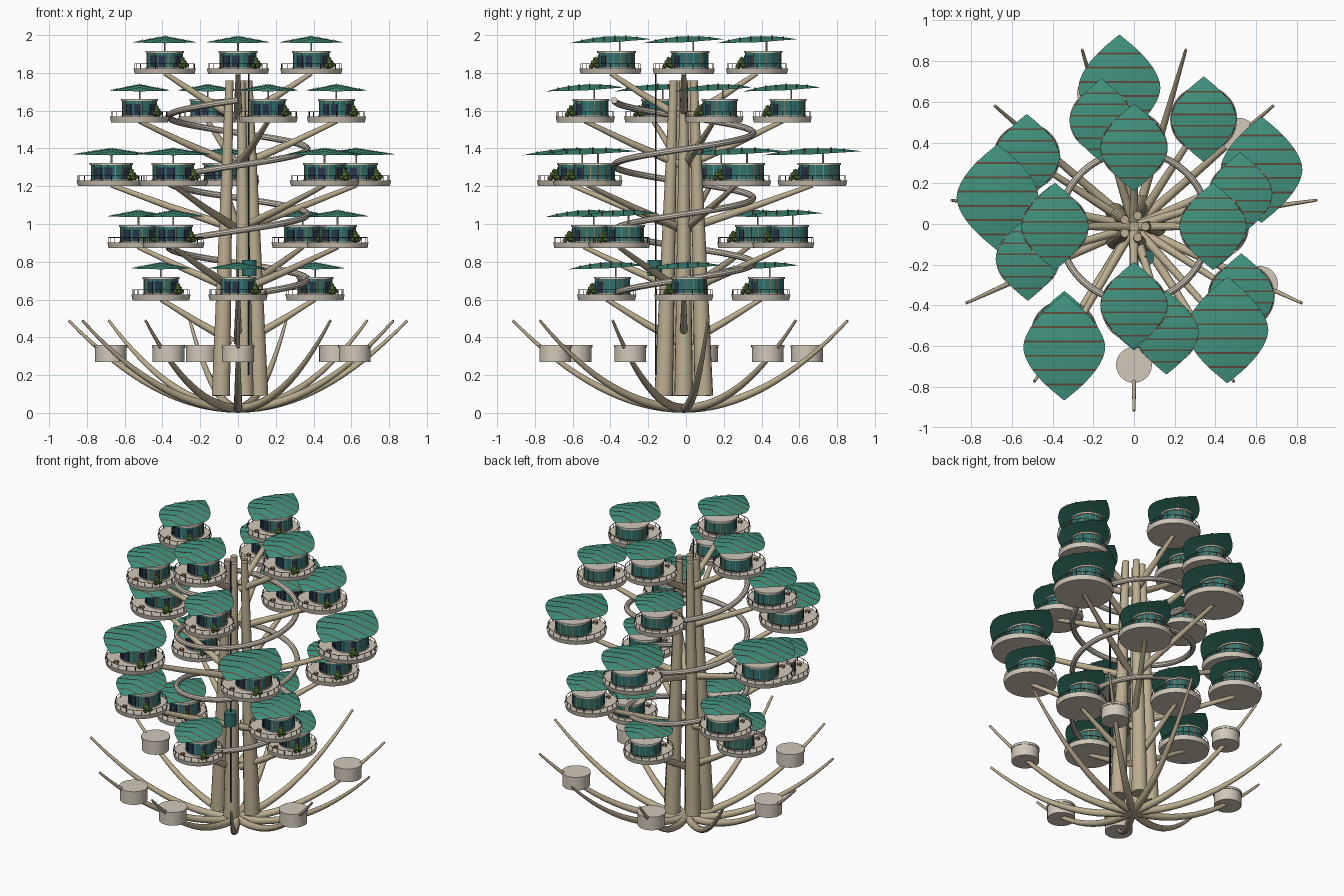
import bpy, bmesh
from math import sin, cos, radians, pi
from mathutils import Matrix, Vector

if "Cube" in bpy.data.objects:
    bpy.data.objects.remove(bpy.data.objects["Cube"])

YC = -0.012  # tree axis in y


def mat(name, rgb):
    m = bpy.data.materials.new(name)
    m.diffuse_color = (*rgb, 1)
    m.use_nodes = True
    m.node_tree.nodes["Principled BSDF"].inputs["Base Color"].default_value = m.diffuse_color
    return m


WOOD = mat("wood", (.50, .42, .28))
STONE = mat("stone", (.64, .58, .48))
ROOF = mat("roof_green", (.055, .30, .22))
RIB = mat("rib_brown", (.12, .07, .045))
GLASS = mat("glass", (.03, .16, .15))
NAVY = mat("navy", (.02, .035, .07))
COPPER = mat("copper", (.42, .25, .13))
LEAF = mat("foliage", (.12, .24, .05))


# ---------- helpers ----------
def finish(bm, name, material):
    bmesh.ops.recalc_face_normals(bm, faces=bm.faces[:])
    for f in bm.faces:
        f.smooth = True
    for e in bm.edges:
        e.smooth = e.calc_face_angle(0) < .6
    me = bpy.data.meshes.new(name)
    bm.to_mesh(me)
    bm.free()
    me.materials.append(material)
    return me


def place(name, me, loc=(0, 0, 0), scale=(1, 1, 1)):
    ob = bpy.data.objects.new(name, me)
    ob.location, ob.scale = loc, scale
    bpy.context.collection.objects.link(ob)
    return ob


def cyl(bm, x, y, z0, z1, r, n=32, r0=None):
    bmesh.ops.create_cone(bm, cap_ends=True, segments=n, radius1=r if r0 is None else r0, radius2=r,
                          depth=z1 - z0, matrix=Matrix.Translation((x, y, (z0 + z1) / 2)))


def box(bm, loc, size, ang=0):
    bmesh.ops.create_cube(bm, size=1, matrix=Matrix.Translation(loc) @ Matrix.Rotation(ang, 4, 'Z')
                          @ Matrix.Diagonal((*size, 1)))


def ring(bm, R, z, r, n=40, k=5):
    loops = [[bm.verts.new(((R + r * cos(2 * pi * j / k)) * cos(2 * pi * i / n),
                            (R + r * cos(2 * pi * j / k)) * sin(2 * pi * i / n),
                            z + r * sin(2 * pi * j / k))) for j in range(k)] for i in range(n)]
    for i in range(n):
        for j in range(k):
            a, b = loops[i], loops[(i + 1) % n]
            bm.faces.new((a[j], b[j], b[(j + 1) % k], a[(j + 1) % k]))


def tube(name, pts, radii, material, n=14):
    # sweep a round section along a path
    bm = bmesh.new()
    P = [Vector(p) for p in pts]
    loops = []
    for i, p in enumerate(P):
        t = (P[min(i + 1, len(P) - 1)] - P[max(i - 1, 0)]).normalized()
        up = Vector((0, 0, 1)) if abs(t.z) < .97 else Vector((1, 0, 0))
        s = t.cross(up).normalized()
        u = s.cross(t)
        loops.append([bm.verts.new(p + radii[i] * (s * cos(2 * pi * j / n) + u * sin(2 * pi * j / n)))
                      for j in range(n)])
    for a, b in zip(loops, loops[1:]):
        for j in range(n):
            bm.faces.new((a[j], a[(j + 1) % n], b[(j + 1) % n], b[j]))
    bm.faces.new(loops[0])
    bm.faces.new(loops[-1])
    return place(name, finish(bm, name, material))


def leaf(bm, vs, lift):
    # pitched leaf surface, ridge along y
    rows = []
    for v in vs:
        h = max(1 - abs(v) ** 1.75, .01)
        zr = .207 - .006 - .037 * ((v - .2) / 1.2) ** 2 + lift
        rows.append([bm.verts.new((u * h * .165, v * .213, zr - .031 * abs(u) * h)) for u in (-1, 0, 1)])
    for a, b in zip(rows, rows[1:]):
        for j in (0, 1):
            bm.faces.new((a[j], a[j + 1], b[j + 1], b[j]))


# ---------- trunk bundle ----------
for i in range(5):
    a = radians(72 * i)
    tube("trunk_stem", [(.112 * cos(a), .112 * sin(a) + YC, .09), (.085 * cos(a), .085 * sin(a) + YC, .9),
                        (.056 * cos(a), .056 * sin(a) + YC, 1.76)], [.049, .036, .021], WOOD, 18)

# ---------- curved base arms with drums ----------
bm = bmesh.new()
cyl(bm, 0, 0, .27, .345, .084, 36)
cyl(bm, 0, 0, .345, .36, .088, 36)
drum = finish(bm, "drum", STONE)
for i in range(11):
    a = radians(-90 + 360 / 11 * i)
    rs = [.905 * k / 16 for k in range(17)]
    tube("base_arm", [(r * cos(a), r * sin(a) + YC, .024 + .465 * (r / .905) ** 2) for r in rs],
         [.024 - .017 * (r / .905) ** 1.5 for r in rs], WOOD)
    if i % 2 == 0:
        place("arm_drum", drum, (.68 * cos(a), .68 * sin(a) + YC, 0))

# ---------- spiral ramp ----------
N = 150
tube("spiral_ramp", [(.368 * cos(-pi / 2 + 6 * pi * k / N), .368 * sin(-pi / 2 + 6 * pi * k / N) + YC,
                      .62 + 1.035 * k / N) for k in range(N + 1)], [.017] * (N + 1), STONE, 10)

# ---------- lift ----------
bm = bmesh.new()
cyl(bm, .057, -.16, .2, 1.82, .005, 10)
place("lift_rail", finish(bm, "lift_rail", NAVY))
bm = bmesh.new()
cyl(bm, .06, -.167, .725, .81, .038, 20)
place("lift_cabin", finish(bm, "lift_cabin", GLASS))

# ---------- pod parts (origin at platform underside) ----------
HY = .033  # house sits toward the back of its platform
parts = {}

bm = bmesh.new()
cyl(bm, 0, 0, 0, .03, .165, 44, r0=.158)
cyl(bm, 0, HY, .112, .123, .103, 36)
cyl(bm, 0, HY, .03, .036, .102, 36)
parts["platform_and_lid"] = finish(bm, "platform", STONE)

bm = bmesh.new()
cyl(bm, 0, HY, .03, .113, .097, 32)
parts["glass_house"] = finish(bm, "glass_house", GLASS)

bm = bmesh.new()
for d in (-128, -98, -45):
    a = radians(d)
    box(bm, (.095 * cos(a), .095 * sin(a) + HY, .066), (.01, .036, .065), a)
parts["door_panels"] = finish(bm, "door_panels", NAVY)

bm = bmesh.new()
for i in range(16):
    a = 2 * pi * (i + .5) / 16
    box(bm, (.097 * cos(a), .097 * sin(a) + HY, .072), (.004, .003, .08), a)
box(bm, (-.05, -.105, .045), (.022, .022, .003))
for sx in (-.06, -.04):
    box(bm, (sx, -.105, .037), (.003, .018, .014))
parts["mullions_and_table"] = finish(bm, "mullions", COPPER)

bm = bmesh.new()
ring(bm, .158, .056, .002)
for i in range(20):
    cyl(bm, .158 * cos(pi * i / 10), .158 * sin(pi * i / 10), .03, .056, .0018, 5)
parts["railing"] = finish(bm, "railing", RIB)

bm = bmesh.new()
cyl(bm, 0, .05, .11, .198, .0045, 10)
parts["roof_mast"] = finish(bm, "roof_mast", WOOD)

bm = bmesh.new()
for x, y, z, r in ((.098, -.085, .06, .021), (.085, -.078, .048, .017), (.112, -.07, .048, .017),
                   (.1, -.098, .045, .015), (.094, -.08, .079, .014)):
    bmesh.ops.create_icosphere(bm, subdivisions=1, radius=r, matrix=Matrix.Translation((x, y, z)))
parts["bush"] = finish(bm, "bush", LEAF)

bm = bmesh.new()
leaf(bm, [-1 + k / 10 for k in range(21)], 0)
bmesh.ops.solidify(bm, geom=bm.faces[:], thickness=.005)
parts["leaf_roof"] = finish(bm, "leaf_roof", ROOF)

bm = bmesh.new()
for v in (-.7, -.43, -.16, .11, .38, .65):
    leaf(bm, (v - .018, v + .018), .004)
bmesh.ops.solidify(bm, geom=bm.faces[:], thickness=.004)
parts["leaf_roof_ribs"] = finish(bm, "leaf_roof_ribs", RIB)

# ---------- tiers: count, start angle, radius, height, platform scale, roof scale ----------
TIERS = ((4, 0, .408, .596, .95, .94), (4, 57, .628, .872, 1.0, .98), (5, 24, .685, 1.2, 1.12, 1.22),
         (4, 17, .545, 1.538, .95, .96), (4, 0, .388, 1.793, 1.0, 1.0))
for n, a0, R, z, s, sr in TIERS:
    for i in range(n):
        a = radians(a0 + 360 / n * i)
        x, y = R * cos(a), R * sin(a) + YC
        for name, me in parts.items():
            k = sr if name.startswith("leaf") else s
            place(name, me, (x, y, z), (k, k, 1))
        ts = (0, .5, 1)
        tube("pod_branch", [(.03 * cos(a) + t * (R - .03) * cos(a), .03 * sin(a) + t * (R - .03) * sin(a) + YC,
                             z - .22 + .225 * t - .02 * t * (1 - t)) for t in ts], [.023, .018, .012], WOOD, 12)
